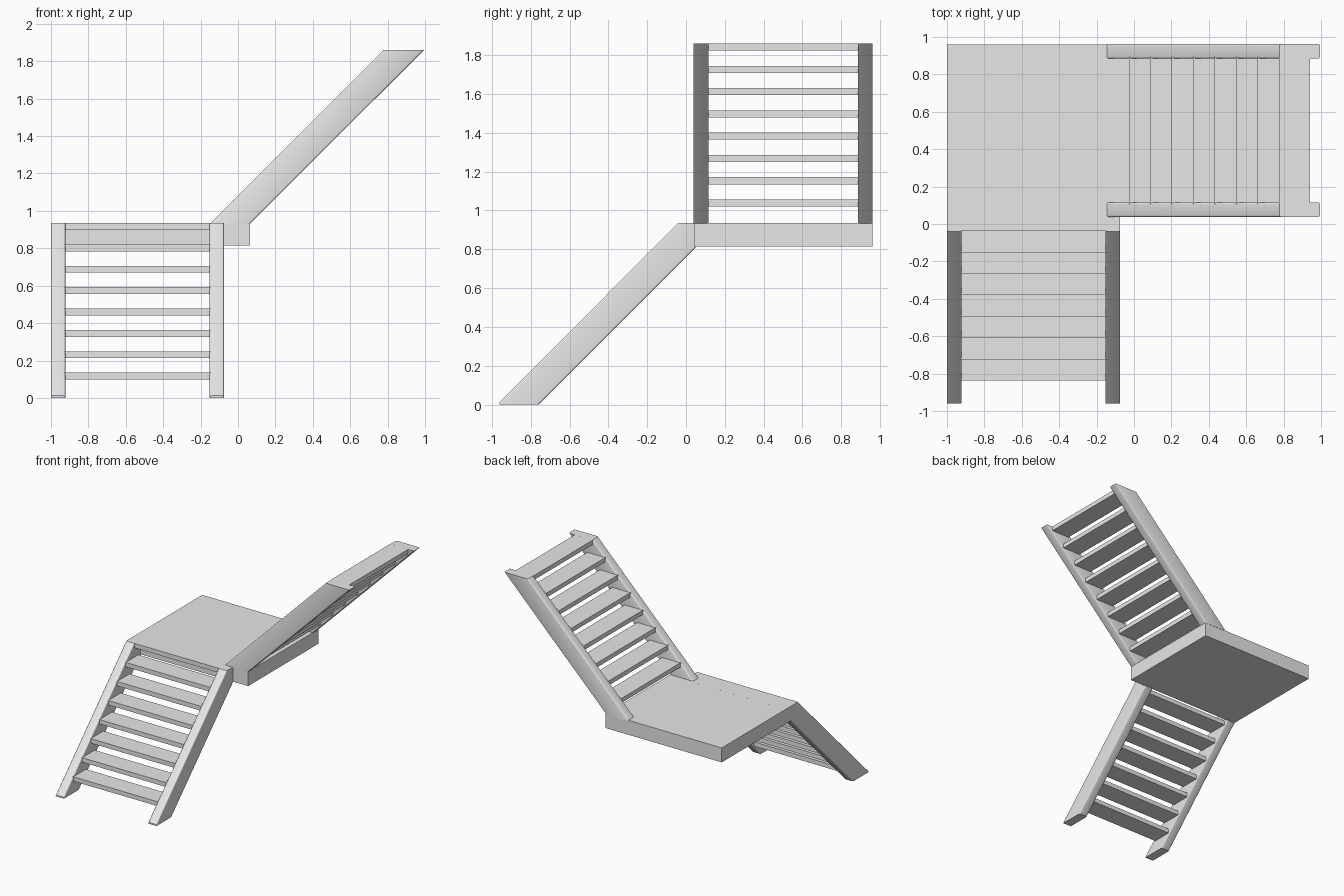
import bpy, bmesh
from mathutils import Vector

if "Cube" in bpy.data.objects:
    bpy.data.objects.remove(bpy.data.objects["Cube"])

mat = bpy.data.materials.new("plain grey")
mat.diffuse_color = (0.8, 0.8, 0.8, 1)
mat.use_nodes = True
mat.node_tree.nodes["Principled BSDF"].inputs["Base Color"].default_value = mat.diffuse_color


def finish(bm, name):
    bmesh.ops.recalc_face_normals(bm, faces=bm.faces)
    me = bpy.data.meshes.new(name)
    bm.to_mesh(me)
    bm.free()
    me.materials.append(mat)
    ob = bpy.data.objects.new(name, me)
    bpy.context.collection.objects.link(ob)
    return ob


def box(name, lo, hi):
    bm = bmesh.new()
    bmesh.ops.create_cube(bm, size=1)
    for v in bm.verts:
        v.co = Vector([lo[i] if v.co[i] < 0 else hi[i] for i in range(3)])
    return finish(bm, name)


def stringer(name, profile, axis, a, b):
    """Extrude a side profile along x or y and round its long sloping edges."""
    bm = bmesh.new()
    place = (lambda h, z, t: (t, h, z)) if axis == 'x' else (lambda h, z, t: (h, t, z))
    face = bm.faces.new([bm.verts.new(place(h, z, a)) for h, z in profile])
    ext = bmesh.ops.extrude_face_region(bm, geom=[face])
    shift = Vector(place(0, 0, b - a))
    for v in ext["geom"]:
        if isinstance(v, bmesh.types.BMVert):
            v.co += shift
    bmesh.ops.recalc_face_normals(bm, faces=bm.faces)
    long_edges = [e for e in bm.edges if e.calc_length() > 0.8]
    bmesh.ops.bevel(bm, geom=long_edges, offset=0.009, segments=3,
                    profile=0.5, affect='EDGES')
    ob = finish(bm, name)
    bpy.ops.object.select_all(action='DESELECT')
    ob.select_set(True)
    bpy.context.view_layer.objects.active = ob
    bpy.ops.object.shade_smooth_by_angle(angle=0.6)
    return ob


# Landing
box("landing", (-1, 0.04, 0.815), (0.065, 0.96, 0.935))

# Lower flight, climbing towards +y
lower = [(-0.96, 0.0), (-0.76, 0.0), (0.05, 0.81), (0.05, 0.935),
         (-0.04, 0.935), (-0.96, 0.012)]
stringer("lower_stringer_left", lower, 'x', -1.0, -0.923)
stringer("lower_stringer_right", lower, 'x', -0.152, -0.075)
for i in range(8):
    y, z = -0.838 + 0.1143 * i, 0.098 + 0.1143 * i
    box(f"lower_tread_{i + 1}", (-0.93, y, z), (-0.145, y + 0.165, z + 0.037))

# Upper flight, climbing towards +x
upper = [(-0.15, 0.93), (0.062, 0.93), (0.995, 1.86), (0.778, 1.86)]
stringer("upper_stringer_front", upper, 'y', 0.038, 0.115)
stringer("upper_stringer_back", upper, 'y', 0.885, 0.962)
for i in range(8):
    x, z = -0.028 + 0.1147 * i, 1.02 + 0.1147 * i
    box(f"upper_tread_{i + 1}", (x, 0.108, z), (x + 0.165, 0.892, z + 0.037))
